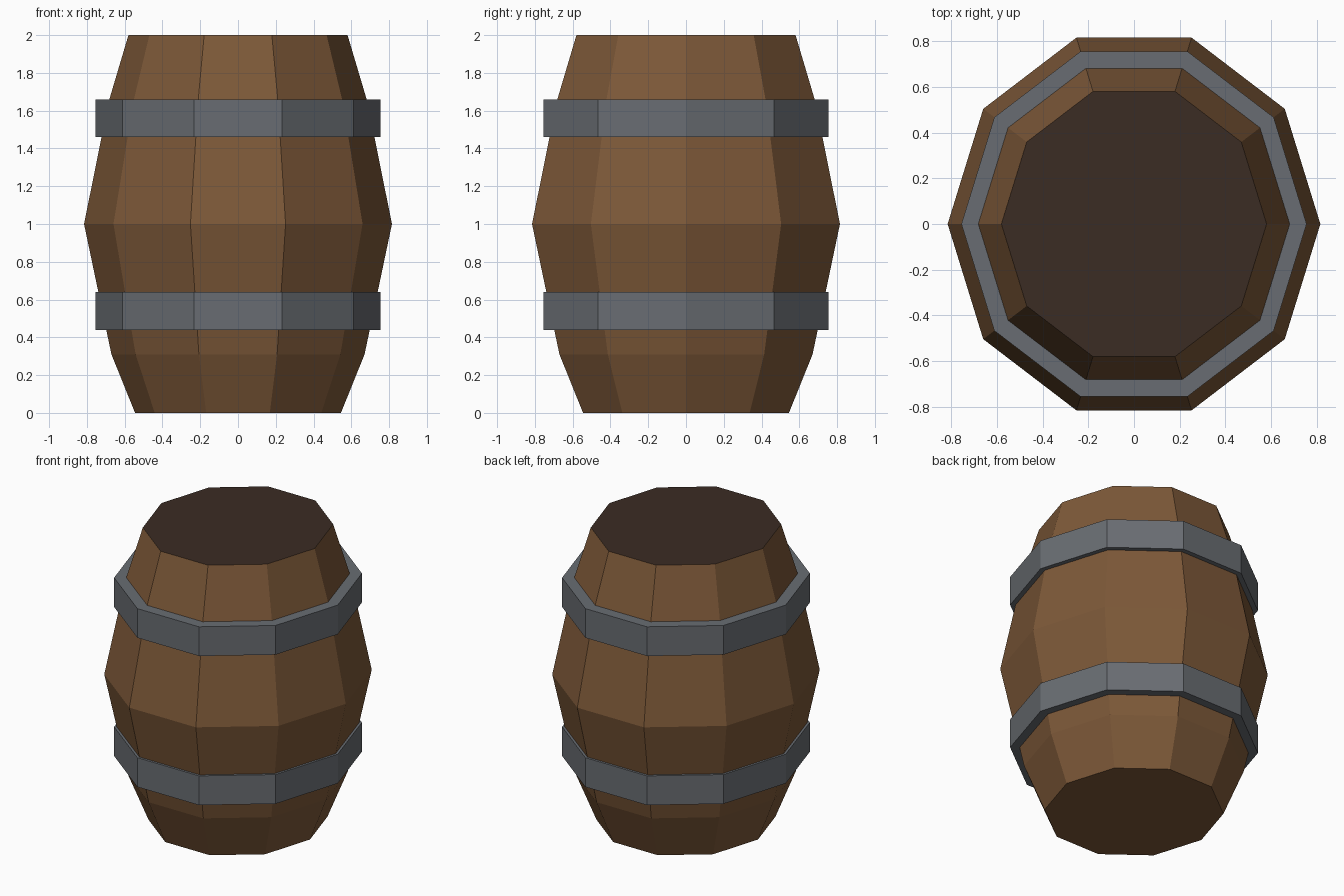
import bpy
import bmesh
from math import cos, sin, pi, radians

cube = bpy.data.objects.get("Cube")
if cube:
    bpy.data.objects.remove(cube, do_unlink=True)

SIDES = 10
DEPTH = 1 / sin(radians(72))   # stretch so width and depth match


def material(name, color):
    mat = bpy.data.materials.new(name)
    mat.use_nodes = True
    mat.diffuse_color = (*color, 1)
    bsdf = mat.node_tree.nodes["Principled BSDF"]
    bsdf.inputs["Base Color"].default_value = (*color, 1)
    bsdf.inputs["Roughness"].default_value = 0.8
    return mat


def lathe(name, profile, mats, closed=False):
    """Spin (radius, z) points into a ten-sided flat-shaded solid."""
    bm = bmesh.new()
    rings = [[bm.verts.new((r * cos(2 * pi * i / SIDES),
                            r * sin(2 * pi * i / SIDES) * DEPTH, z))
              for i in range(SIDES)] for r, z in profile]
    pairs = list(zip(rings, rings[1:]))
    if closed:
        pairs.append((rings[-1], rings[0]))
    else:
        bm.faces.new(rings[0][::-1])
        bm.faces.new(rings[-1])
    for low, high in pairs:
        for i in range(SIDES):
            j = (i + 1) % SIDES
            bm.faces.new((low[i], low[j], high[j], high[i]))
    bmesh.ops.recalc_face_normals(bm, faces=bm.faces)
    # The upward-facing end takes the last material
    for f in bm.faces:
        if f.normal.z > 0.9:
            f.material_index = len(mats) - 1
    mesh = bpy.data.meshes.new(name)
    bm.to_mesh(mesh)
    bm.free()
    for mat in mats:
        mesh.materials.append(mat)
    obj = bpy.data.objects.new(name, mesh)
    bpy.context.collection.objects.link(obj)
    return obj


wood = material("warm_wood", (0.205, 0.099, 0.040))
lid = material("dark_lid", (0.044, 0.025, 0.017))
iron = material("grey_iron", (0.140, 0.152, 0.168))

# Bulging wooden body with a dark lid
lathe("barrel_body",
      [(0.545, 0), (0.67, 0.31), (0.815, 1), (0.684, 1.65), (0.58, 2)],
      [wood, lid])

# Two straight iron hoops
for name, z in (("lower_hoop", 0.44), ("upper_hoop", 1.46)):
    lathe(name, [(0.755, z), (0.755, z + 0.2), (0.66, z + 0.2), (0.66, z)],
          [iron], closed=True)
